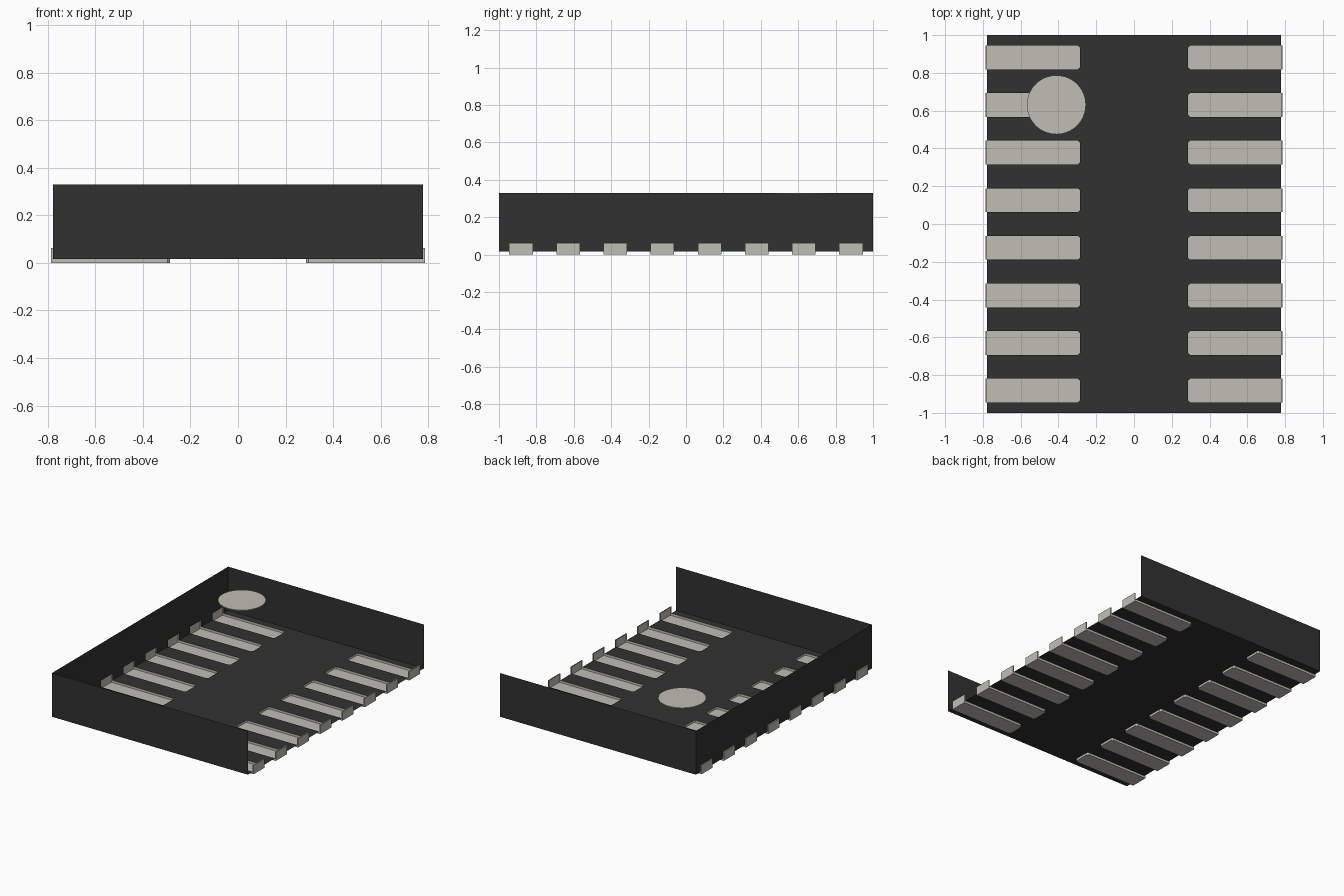
import bpy, bmesh, math

if "Cube" in bpy.data.objects:
    bpy.data.objects.remove(bpy.data.objects["Cube"], do_unlink=True)

HX, HY = 0.778, 1.0            # body half sizes
Z0, Z1 = 0.016, 0.33           # body bottom and rim
PAD_IN, PAD_OUT = 0.285, 0.786 # pad reach in x
PAD_HALF, TAB_Z = 0.063, 0.063 # pad half width, end tab height
CH = 0.012                     # corner chamfer on the inner end
ROWS = [(i - 3.5) * 0.252 for i in range(8)]


def material(name, rgb):
    m = bpy.data.materials.new(name)
    m.use_nodes = True
    m.diffuse_color = (*rgb, 1)
    bsdf = m.node_tree.nodes["Principled BSDF"]
    bsdf.inputs["Base Color"].default_value = (*rgb, 1)
    bsdf.inputs["Roughness"].default_value = 0.7
    return m


BLACK = material("black plastic", (0.031, 0.031, 0.031))
SILVER = material("warm silver", (0.53, 0.52, 0.455))


def make_mesh(name, polys, mat, recalc=False):
    """Mesh from a list of polygons, welded along shared edges."""
    bm = bmesh.new()
    for poly in polys:
        bm.faces.new([bm.verts.new(p) for p in poly])
    bmesh.ops.remove_doubles(bm, verts=bm.verts, dist=1e-5)
    if recalc:
        bmesh.ops.recalc_face_normals(bm, faces=bm.faces)
    me = bpy.data.meshes.new(name)
    bm.to_mesh(me)
    bm.free()
    me.materials.append(mat)
    return me


def add(name, me, loc=(0, 0, 0)):
    ob = bpy.data.objects.new(name, me)
    ob.location = loc
    bpy.context.collection.objects.link(ob)
    return ob


# Body floor: a strip with open slots for the pads along both sides
def slotted_edge(s):
    pts = [(s * HX, -HY, Z0)]
    for y in ROWS:
        a, b = y - PAD_HALF, y + PAD_HALF
        pts += [(s * HX, a, Z0), (s * (PAD_IN + CH), a, Z0),
                (s * PAD_IN, a + CH, Z0), (s * PAD_IN, b - CH, Z0),
                (s * (PAD_IN + CH), b, Z0), (s * HX, b, Z0)]
    return pts + [(s * HX, HY, Z0)]


add("body_floor", make_mesh("body_floor", [slotted_edge(-1) + slotted_edge(1)[::-1]], BLACK))

# Front and back walls
for name, s in (("front_wall", -1), ("back_wall", 1)):
    quad = [(-s * x, s * HY, z) for x, z in ((-HX, Z0), (HX, Z0), (HX, Z1), (-HX, Z1))]
    add(name, make_mesh(name, [quad], BLACK))

# Side wall with notches for the pad tabs; the opposite side and the top are open
wall = [(-HX, -HY, Z0)]
for y in ROWS:
    a, b = y - PAD_HALF, y + PAD_HALF
    wall += [(-HX, a, Z0), (-HX, a, TAB_Z), (-HX, b, TAB_Z), (-HX, b, Z0)]
wall += [(-HX, HY, Z0), (-HX, HY, Z1), (-HX, -HY, Z1)]
add("side_wall", make_mesh("side_wall", [wall[::-1]], BLACK))


# Contact pads: shallow trays with an upturned outer tab
def pad_mesh(s):
    w = PAD_HALF
    rim = [(s * HX, -w), (s * (PAD_IN + CH), -w), (s * PAD_IN, -w + CH),
           (s * PAD_IN, w - CH), (s * (PAD_IN + CH), w), (s * HX, w)]
    o, h = s * PAD_OUT, s * HX
    polys = [[(x, y, 0) for x, y in rim] + [(o, w, 0), (o, -w, 0)]]
    for (ax, ay), (bx, by) in zip(rim, rim[1:]):
        polys.append([(ax, ay, 0), (bx, by, 0), (bx, by, Z0), (ax, ay, Z0)])
    polys.append([(o, -w, 0), (o, w, 0), (o, w, TAB_Z), (o, -w, TAB_Z)])
    polys.append([(h, -w, TAB_Z), (o, -w, TAB_Z), (o, w, TAB_Z), (h, w, TAB_Z)])
    for y in (-w, w):
        polys.append([(h, y, 0), (o, y, 0), (o, y, TAB_Z), (h, y, TAB_Z), (h, y, Z0)])
    return make_mesh("contact_pad", polys, SILVER, recalc=True)


for side, s in (("left", 1), ("right", -1)):
    me = pad_mesh(s)
    for i, y in enumerate(ROWS):
        add(f"{side}_pad_{i + 1}", me, (0, y, 0))

# Round marker disc level with the rim
bpy.ops.mesh.primitive_cylinder_add(vertices=64, radius=0.156, depth=0.007,
                                    location=(-0.411, 0.631, Z1 - 0.0035))
disc = bpy.context.object
disc.name = "marker_disc"
disc.data.materials.append(SILVER)
bpy.ops.object.shade_smooth_by_angle(angle=math.radians(30))
